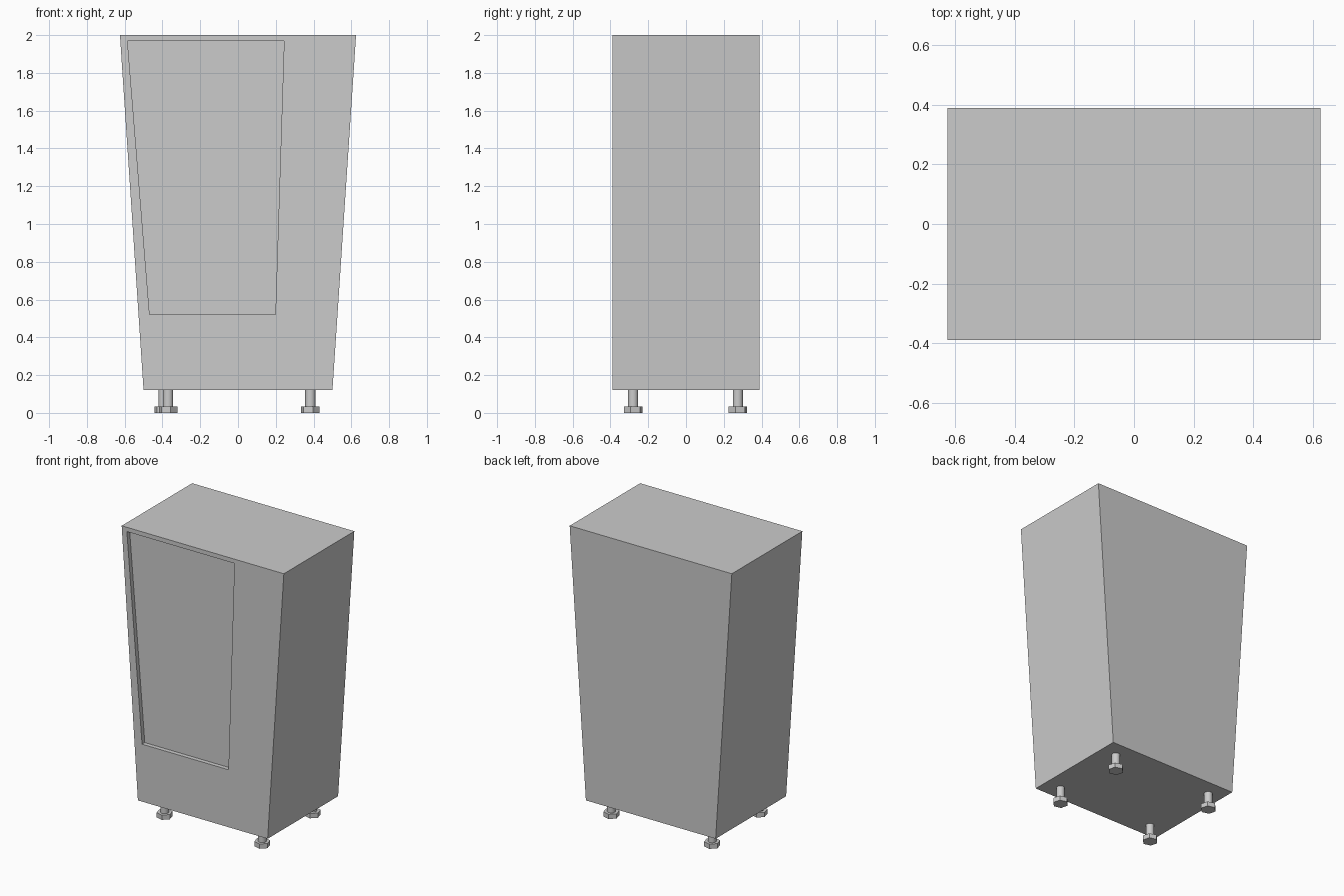
import bpy, bmesh, math
from mathutils import Matrix

if "Cube" in bpy.data.objects:
    bpy.data.objects.remove(bpy.data.objects["Cube"])

D = 0.388          # half depth
RECESS = 0.03      # depth of the front recess
Z0 = 0.12          # underside of the cabinet


def finish(bm, name):
    bmesh.ops.recalc_face_normals(bm, faces=bm.faces)
    me = bpy.data.meshes.new(name)
    bm.to_mesh(me)
    bm.free()
    ob = bpy.data.objects.new(name, me)
    bpy.context.collection.objects.link(ob)
    return ob


# Tapered cabinet: successive four-point loops from the back, around the front, into the recess
outline = [(-0.5, Z0), (0.5, Z0), (0.625, 2.0), (-0.625, 2.0)]
opening = [(-0.468, 0.52), (0.198, 0.52), (0.244, 1.97), (-0.585, 1.97)]
bm = bmesh.new()
loops = [[bm.verts.new((x, y, z)) for x, z in pts]
         for pts, y in ((outline, D), (outline, -D), (opening, -D), (opening, -D + RECESS))]
for a, b in zip(loops, loops[1:]):
    for i in range(4):
        j = (i + 1) % 4
        bm.faces.new((a[i], a[j], b[j], b[i]))
bm.faces.new(loops[0])
bm.faces.new(loops[-1])
finish(bm, "cabinet_body")


# Levelling foot: hexagonal head on the floor with a round threaded post above
def foot(name, x, y):
    bm = bmesh.new()
    for sides, r, lo, hi, turn in ((6, 0.051, 0.0, 0.033, 15), (32, 0.027, 0.033, Z0, 0)):
        m = (Matrix.Translation((x, y, (lo + hi) / 2))
             @ Matrix.Rotation(math.radians(turn), 4, 'Z'))
        bmesh.ops.create_cone(bm, cap_ends=True, segments=sides, radius1=r, radius2=r,
                              depth=hi - lo, matrix=m)
    ob = finish(bm, name)
    bpy.ops.object.select_all(action='DESELECT')
    ob.select_set(True)
    bpy.context.view_layer.objects.active = ob
    bpy.ops.object.shade_smooth_by_angle(angle=math.radians(30))


foot("front_left_foot", -0.37, -0.28)
foot("front_right_foot", 0.383, -0.28)
foot("back_left_foot", -0.394, 0.275)
foot("back_right_foot", 0.383, 0.275)
